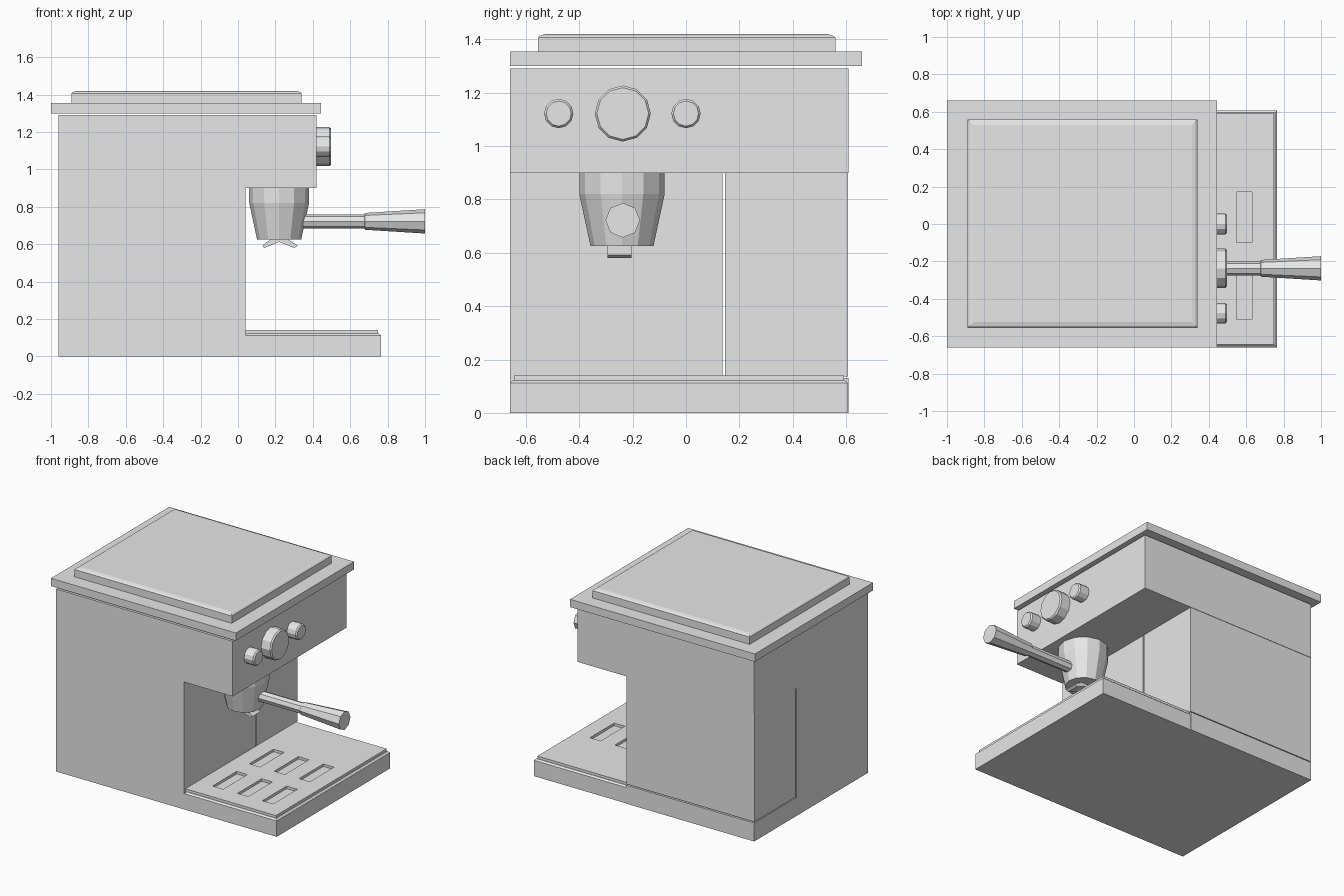
import bpy
import bmesh
from math import cos, sin, pi

default = bpy.data.objects.get("Cube")
if default:
    bpy.data.objects.remove(default, do_unlink=True)

grey = bpy.data.materials.new("light_grey")
grey.use_nodes = True
grey.diffuse_color = (0.8, 0.8, 0.8, 1)
grey.node_tree.nodes["Principled BSDF"].inputs["Base Color"].default_value = (0.8, 0.8, 0.8, 1)


def loft(name, rings):
    """Skin a stack of matching closed rings and cap both ends."""
    bm = bmesh.new()
    loops = [[bm.verts.new(p) for p in ring] for ring in rings]
    for a, b in zip(loops, loops[1:]):
        for i in range(len(a)):
            j = (i + 1) % len(a)
            bm.faces.new((a[i], a[j], b[j], b[i]))
    bm.faces.new(loops[0])
    bm.faces.new(loops[-1])
    bmesh.ops.recalc_face_normals(bm, faces=bm.faces)
    mesh = bpy.data.meshes.new(name)
    bm.to_mesh(mesh)
    bm.free()
    mesh.materials.append(grey)
    obj = bpy.data.objects.new(name, mesh)
    bpy.context.collection.objects.link(obj)
    return obj


def slab(name, x, y, layers):
    """Rectangular block; layers are (inset, z) pairs."""
    return loft(name, [[(x[0] + d, y[0] + d, z), (x[1] - d, y[0] + d, z),
                        (x[1] - d, y[1] - d, z), (x[0] + d, y[1] - d, z)]
                       for d, z in layers])


def box(name, x, y, z):
    return slab(name, x, y, [(0, z[0]), (0, z[1])])


def turned(name, axis, centre, profile, sides):
    """Turned part along x or z; profile is (position, radius) pairs."""
    rings = []
    for t, r in profile:
        ring = []
        for k in range(sides):
            u, v = r * cos(2 * pi * k / sides), r * sin(2 * pi * k / sides)
            if axis == "x":
                ring.append((t, centre[0] + u, centre[1] + v))
            else:
                ring.append((centre[0] + u, centre[1] + v, t))
        rings.append(ring)
    return loft(name, rings)


# Housing: column, base behind it, tank and overhanging head
BACK, COLUMN, HEAD = -0.96, 0.04, 0.42
box("column", (BACK, COLUMN), (-0.66, 0.137), (0, 0.9))
box("tank_base", (BACK, COLUMN), (0.137, 0.61), (0, 0.13))
box("water_tank", (BACK, COLUMN), (0.147, 0.607), (0.137, 0.9))
box("head", (BACK, HEAD), (-0.66, 0.61), (0.9, 1.29))

# Top plate and raised pad
box("top_plate", (-1, 0.445), (-0.66, 0.66), (1.3, 1.355))
slab("cup_warmer_pad", (-0.89, 0.34), (-0.555, 0.56),
     [(0, 1.355), (0, 1.407), (0.01, 1.415), (0.03, 1.42)])

# Drip tray with a slotted cover
slab("drip_tray", (COLUMN, 0.765), (-0.66, 0.607), [(0, 0), (0, 0.112), (0.012, 0.122)])
cover = box("tray_cover", (COLUMN, 0.748), (-0.645, 0.592), (0.12, 0.14))
for i in range(3):
    for j in range(2):
        x, y = 0.2 + 0.195 * i, -0.375 + 0.41 * j
        cutter = box("slot_cutter", (x - 0.042, x + 0.042), (y - 0.135, y + 0.135), (0.1, 0.16))
        cutter.hide_render = True
        cut = cover.modifiers.new("slot", "BOOLEAN")
        cut.operation = "DIFFERENCE"
        cut.solver = "EXACT"
        cut.object = cutter
        bpy.context.view_layer.objects.active = cover
        bpy.ops.object.modifier_apply(modifier=cut.name)
        bpy.data.objects.remove(cutter, do_unlink=True)

# Control knobs
for name, y, r in (("left_knob", 0, 0.055), ("main_knob", -0.237, 0.105),
                   ("right_knob", -0.477, 0.055)):
    turned(name, "x", (y, 1.122), [(HEAD, r), (0.488, r), (0.497, r - 0.008)], 12)

# Brew basket, handle and twin spout
turned("brew_basket", "z", (0.22, -0.24), [(0.625, 0.118), (0.82, 0.16), (0.9, 0.16)], 12)
turned("handle", "x", (-0.237, 0.722), [(0.3, 0.038), (0.675, 0.038), (0.68, 0.045), (1, 0.065)], 8)
spout = [(0.18, 0.63), (0.26, 0.63), (0.32, 0.592), (0.3, 0.58),
         (0.22, 0.612), (0.14, 0.58), (0.13, 0.592)]
loft("twin_spout", [[(x, y, z) for x, z in spout] for y in (-0.295, -0.205)])
